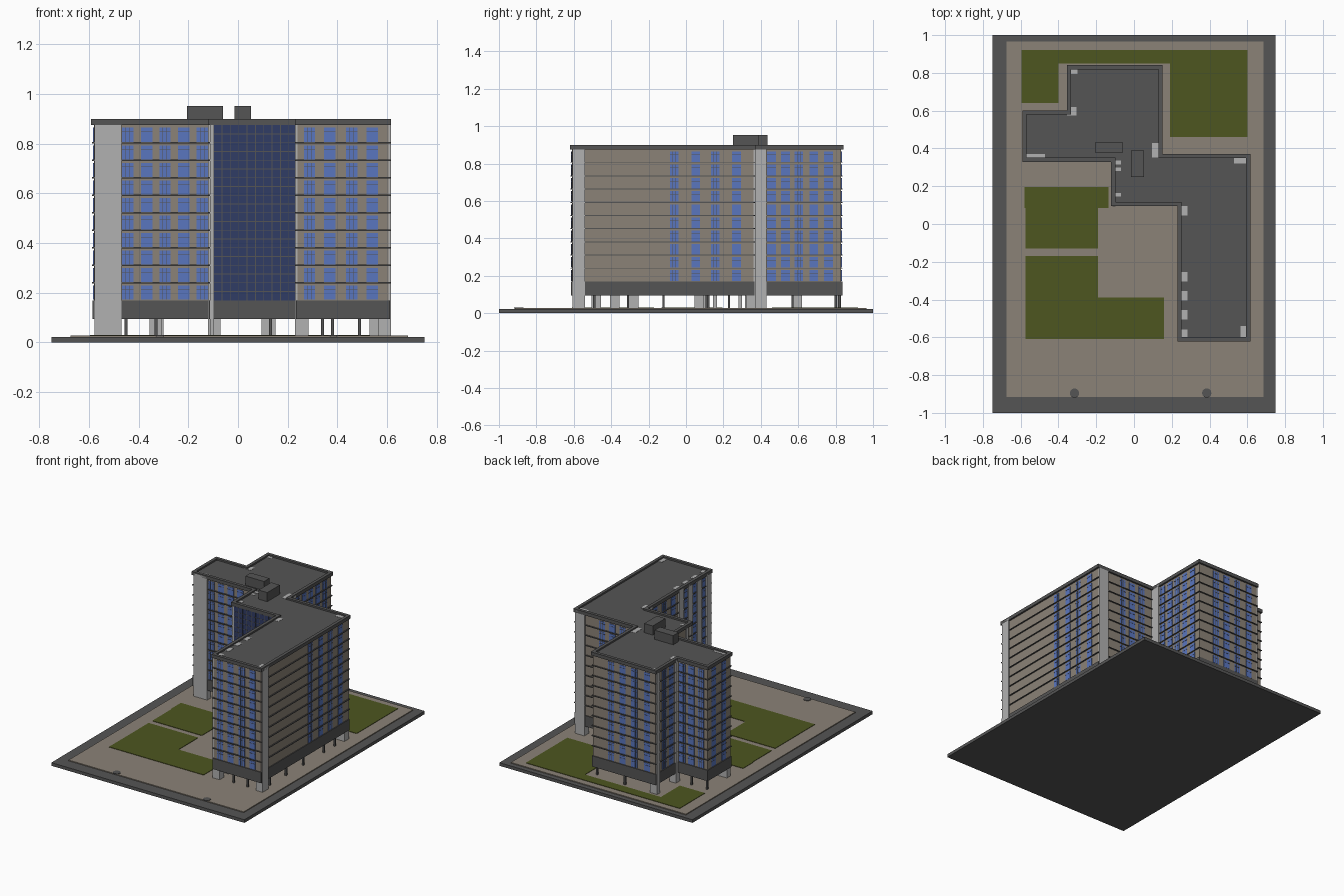
import bpy, bmesh

cube = bpy.data.objects.get("Cube")
if cube:
    bpy.data.objects.remove(cube, do_unlink=True)


def material(name, r, g, b):
    m = bpy.data.materials.new(name)
    m.use_nodes = True
    m.diffuse_color = (r, g, b, 1)
    m.node_tree.nodes["Principled BSDF"].inputs["Base Color"].default_value = (r, g, b, 1)
    return m


DARK = material("dark grey", 0.09, 0.09, 0.09)
BEIGE = material("beige", 0.26, 0.225, 0.185)
LIGHT = material("light grey", 0.44, 0.44, 0.44)
BLUE = material("window blue", 0.10, 0.18, 0.52)
NAVY = material("curtain navy", 0.03, 0.045, 0.13)
GRASS = material("grass green", 0.075, 0.093, 0.014)


def finish(bm, name, mat):
    bmesh.ops.recalc_face_normals(bm, faces=bm.faces)
    me = bpy.data.meshes.new(name)
    bm.to_mesh(me)
    bm.free()
    me.materials.append(mat)
    ob = bpy.data.objects.new(name, me)
    bpy.context.collection.objects.link(ob)
    return ob


def add_box(bm, x0, x1, y0, y1, z0, z1):
    vs = bmesh.ops.create_cube(bm, size=1)["verts"]
    for v in vs:
        v.co.x = x1 if v.co.x > 0 else x0
        v.co.y = y1 if v.co.y > 0 else y0
        v.co.z = z1 if v.co.z > 0 else z0


def boxes(name, mat, items):
    bm = bmesh.new()
    for b in items:
        add_box(bm, *b)
    return finish(bm, name, mat)


def add_prism(bm, pts, z0, z1):
    face = bm.faces.new([bm.verts.new((x, y, z0)) for x, y in pts])
    ext = bmesh.ops.extrude_face_region(bm, geom=[face])["geom"]
    for v in ext:
        if isinstance(v, bmesh.types.BMVert):
            v.co.z = z1


def prisms(name, mat, items):
    bm = bmesh.new()
    for it in items:
        add_prism(bm, *it)
    return finish(bm, name, mat)


# Right-angled building outline, counter-clockwise
OUT = [(0.24, -0.61), (0.605, -0.61), (0.605, 0.36), (0.14, 0.36),
       (0.14, 0.83), (-0.345, 0.83), (-0.345, 0.59), (-0.58, 0.59),
       (-0.58, 0.34), (-0.11, 0.34), (-0.11, 0.105), (0.24, 0.105)]


def offset(d):
    res = []
    for i, (x, y) in enumerate(OUT):
        dx = dy = 0
        for (ax, ay), (bx, by) in ((OUT[i - 1], (x, y)), ((x, y), OUT[(i + 1) % len(OUT)])):
            ex, ey = bx - ax, by - ay
            if abs(ex) > abs(ey):
                dy = -d if ex > 0 else d
            else:
                dx = d if ey > 0 else -d
        res.append((x + dx, y + dy))
    return res


FLOORS, Z0, PITCH = 10, 0.17, 0.0705
TOP = Z0 + FLOORS * PITCH

# Site
boxes("ground_slab", DARK, [(-0.75, 0.75, -1, 1, 0, 0.022)])
boxes("paving", BEIGE, [(-0.675, 0.685, -0.915, 0.965, 0.02, 0.028)])
boxes("lawns", GRASS, [(x0, x1, y0, y1, 0.026, 0.031) for x0, x1, y0, y1 in (
    (-0.595, -0.40, 0.64, 0.85), (-0.595, 0.60, 0.85, 0.92), (0.19, 0.60, 0.46, 0.85),
    (-0.58, -0.135, 0.085, 0.195), (-0.575, -0.19, -0.13, 0.085),
    (-0.575, -0.19, -0.39, -0.17), (-0.575, 0.16, -0.61, -0.39))])
bm = bmesh.new()
for x in (-0.315, 0.385):
    made = bmesh.ops.create_cone(bm, cap_ends=True, segments=12, radius1=0.025, radius2=0.025, depth=0.006)
    bmesh.ops.translate(bm, verts=made["verts"], vec=(x, -0.895, 0.028))
finish(bm, "kerb_discs", DARK)

# Building body
prisms("podium", DARK, [(offset(0.006), 0.094, Z0)])
prisms("walls", BEIGE, [(OUT, Z0, TOP)])
prisms("floor_ledges", DARK, [(offset(0.008), Z0 + i * PITCH - 0.0025, Z0 + i * PITCH + 0.0025)
                              for i in range(1, FLOORS)])
prisms("roof_deck", DARK, [(offset(0.004), TOP, 0.889)])

# Parapet as a beam along every outline edge
rim = []
for i, (x, y) in enumerate(OUT):
    nx, ny = OUT[(i + 1) % len(OUT)]
    px, py = sorted((x, nx)), sorted((y, ny))
    rim.append((px[0] - 0.011, px[1] + 0.011, py[0] - 0.011, py[1] + 0.011, TOP + 0.001, 0.9))
    if i % 2 == 0:
        rim[-1] = rim[-1][:2] + (y - 0.011, y + 0.011) + rim[-1][4:]
    else:
        rim[-1] = (x - 0.011, x + 0.011) + rim[-1][2:]
boxes("parapet", DARK, rim)
boxes("roof_housings", DARK, [(-0.205, -0.06, 0.375, 0.435, 0.885, 0.953),
                              (-0.015, 0.052, 0.25, 0.39, 0.885, 0.953)])

# Full height piers
piers = [(-0.577, -0.47, 0.329, 0.37), (0.565, 0.616, -0.606, -0.54),
         (0.095, 0.151, 0.352, 0.43), (0.53, 0.603, 0.32, 0.371),
         (-0.356, -0.30, 0.795, 0.828), (-0.356, -0.305, 0.575, 0.62)]
piers += [(0.229, 0.283, y - 0.025, y + 0.025) for y in (-0.583, -0.48, -0.38, -0.28, 0.07)]
piers += [(-0.121, -0.07, y - 0.01, y + 0.01) for y in (0.155, 0.29, 0.325)]
boxes("piers", LIGHT, [p + (0.027, 0.8905) for p in piers])

# Slim columns under the podium
spots = [(0.59, y) for y in (-0.49, -0.31, -0.12, 0.11, 0.23)]
spots += [(0.38, -0.59), (0.49, -0.59), (0.13, 0.12), (0.13, 0.57), (0.13, 0.8), (-0.1, 0.82),
          (-0.33, 0.35), (-0.11, 0.35), (-0.57, 0.58), (-0.45, 0.58), (0.34, 0.34)]
boxes("columns", DARK, [(x - 0.006, x + 0.006, y - 0.006, y + 0.006, 0.027, 0.1) for x, y in spots])

# Windows: wall axis, wall position, window centres along the wall
WALLS = [("y", -0.61, (0.288, 0.37, 0.458, 0.54)),
         ("y", 0.34, (-0.444, -0.368, -0.294, -0.219, -0.144)),
         ("x", 0.605, (-0.063, 0.052, 0.157, 0.27)),
         ("x", 0.14, (0.457, 0.532, 0.603, 0.683, 0.762)),
         ("y", 0.36, (0.24, 0.32, 0.40)),
         ("y", 0.83, (0.0, -0.09, -0.18, -0.28)),
         ("y", 0.59, (-0.385, -0.455, -0.53)),
         ("x", -0.58, (0.525, 0.41)),
         ("x", -0.345, (0.735, 0.66)),
         ("x", 0.24, (-0.53, -0.43, -0.33, -0.2, -0.1, 0.0))]
panes, bars = [], []


def on_wall(axis, pos, half, a0, a1, z0, z1):
    if axis == "x":
        return (pos - half, pos + half, a0, a1, z0, z1)
    return (a0, a1, pos - half, pos + half, z0, z1)


for axis, pos, centres in WALLS:
    for k, c in enumerate(centres):
        for f in range(FLOORS):
            z = Z0 + f * PITCH
            panes.append(on_wall(axis, pos, 0.003, c - 0.023, c + 0.023, z + 0.003, z + 0.06))
            bars.append(on_wall(axis, pos, 0.0042, c - 0.023, c + 0.023, z + 0.042, z + 0.044))
            if k % 2 == 0:
                for s in (-0.008, 0.008):
                    bars.append(on_wall(axis, pos, 0.0042, c + s - 0.001, c + s + 0.001, z + 0.003, z + 0.06))
boxes("windows", BLUE, panes)
boxes("window_bars", DARK, bars)

# Glazed curtain wall with its grid
X0, X1 = -0.098, 0.238
boxes("curtain_wall", NAVY, [(X0, X1, 0.0955, 0.105, Z0, TOP)])
grid = []
for i in range(11):
    x = X0 + (X1 - X0) * i / 10
    grid.append((x - 0.0015, x + 0.0015, 0.0943, 0.1, Z0, TOP))
for i in range(1, 2 * FLOORS):
    z = Z0 + i * PITCH / 2
    grid.append((X0, X1, 0.0943, 0.1, z - 0.0015, z + 0.0015))
boxes("curtain_grid", DARK, grid)
boxes("curtain_post", LIGHT, [(-0.113, -0.098, 0.093, 0.12, 0.027, TOP)])
